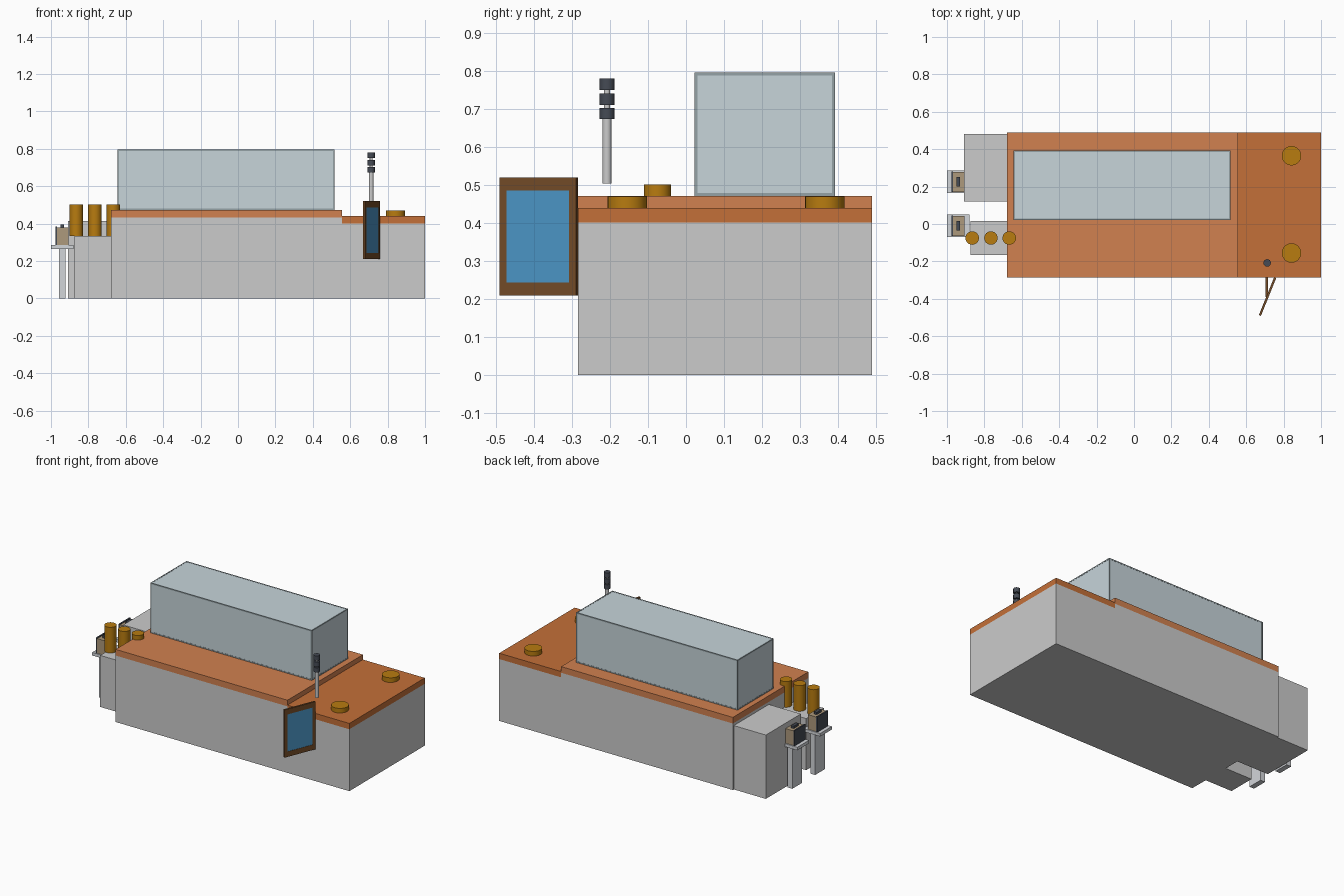
import bpy, math
from mathutils import Matrix

if "Cube" in bpy.data.objects:
    bpy.data.objects.remove(bpy.data.objects["Cube"])


def mat(name, r, g, b):
    m = bpy.data.materials.new(name)
    m.diffuse_color = (r, g, b, 1)
    m.use_nodes = True
    m.node_tree.nodes["Principled BSDF"].inputs["Base Color"].default_value = m.diffuse_color
    return m


ORANGE = mat("orange_top", 0.64, 0.22, 0.08)
RUST = mat("dark_orange_top", 0.55, 0.16, 0.04)
GOLD = mat("gold", 0.48, 0.20, 0.005)
GLASS = mat("pale_glass", 0.57, 0.66, 0.70)
TRIM = mat("glass_trim", 0.30, 0.36, 0.38)
BROWN = mat("brown_frame", 0.17, 0.07, 0.02)
BLUE = mat("blue_screen", 0.07, 0.30, 0.56)
BEIGE = mat("beige", 0.42, 0.32, 0.20)
DARK = mat("dark", 0.06, 0.07, 0.09)
LIGHT = mat("light_grey", 0.65, 0.67, 0.70)


def box(name, x, y, z, m=None):
    """Box from (min, max) ranges."""
    bpy.ops.mesh.primitive_cube_add(size=1)
    o = bpy.context.object
    o.name = name
    o.data.transform(Matrix.Translation([(a + b) / 2 for a, b in (x, y, z)])
                     @ Matrix.Diagonal((x[1] - x[0], y[1] - y[0], z[1] - z[0], 1)))
    if m:
        o.data.materials.append(m)
    return o


def cyl(name, x, y, r, z0, z1, m=None, n=24):
    bpy.ops.mesh.primitive_cylinder_add(vertices=n, radius=r, depth=z1 - z0,
                                        location=(x, y, (z0 + z1) / 2))
    o = bpy.context.object
    o.name = name
    if m:
        o.data.materials.append(m)
    bpy.ops.object.shade_smooth_by_angle()
    return o


# Main cabinet and its stepped top
FRONT_BACK = (-0.285, 0.49)
box("cabinet", (-0.68, 1.0), FRONT_BACK, (0, 0.402))
box("cabinet_upper", (-0.68, 0.555), FRONT_BACK, (0.402, 0.432))
box("upper_top", (-0.68, 0.555), FRONT_BACK, (0.432, 0.472), ORANGE)
box("lower_top", (0.555, 1.0), FRONT_BACK, (0.402, 0.44), RUST)

# Side cabinets
box("rear_side_cabinet", (-0.91, -0.68), (0.12, 0.48), (0, 0.415))
box("front_side_cabinet", (-0.875, -0.68), (-0.165, 0.015), (0, 0.335))

# Glass cover with thin edge trim
gx, gy, gz = (-0.645, 0.515), (0.022, 0.392), (0.472, 0.797)
t, e = 0.008, 0.001
box("glass_cover", (gx[0] + e, gx[1] - e), (gy[0] + e, gy[1] - e), (gz[0], gz[1] - e), GLASS)
lo = lambda r: (r[0], r[0] + t)
hi = lambda r: (r[1] - t, r[1])
for p in (lo, hi):
    for q in (lo, hi):
        box("cover_trim_x", gx, p(gy), q(gz), TRIM)
        box("cover_trim_y", p(gx), gy, q(gz), TRIM)
        box("cover_trim_z", p(gx), q(gy), gz, TRIM)

# Gold canisters and round caps
for x in (-0.865, -0.765, -0.667):
    cyl("canister", x, -0.075, 0.036, 0.335, 0.502, GOLD)
for y in (0.365, -0.155):
    cyl("round_cap", 0.842, y, 0.052, 0.44, 0.47, GOLD)

# Instrument stands at the left end
for y in (0.225, -0.01):
    box("stand_leg", (-0.957, -0.923), (y - 0.05, y + 0.05), (0, 0.265), LIGHT)
    box("stand_shelf", (-1.0, -0.88), (y - 0.06, y + 0.06), (0.265, 0.285), LIGHT)
    box("instrument", (-0.968, -0.907), (y - 0.053, y + 0.053), (0.285, 0.38), BEIGE)
    box("instrument_face", (-0.977, -0.968), (y - 0.055, y + 0.055), (0.285, 0.385), DARK)
    box("instrument_handle", (-0.95, -0.93), (y - 0.025, y + 0.025), (0.38, 0.395), DARK)

# Signal tower
cyl("signal_pole", 0.712, -0.208, 0.012, 0.505, 0.675, None, 16)
cyl("signal_core", 0.712, -0.208, 0.008, 0.675, 0.755, None, 16)
for z in (0.674, 0.711, 0.751):
    cyl("signal_lamp", 0.712, -0.208, 0.02, z, z + 0.03, DARK, 16)

# Angled control panel: built facing +x, then turned about z
turn = Matrix.Translation((0.714, -0.388, 0.365)) @ Matrix.Rotation(-math.radians(22), 4, 'Z')
w, h, b = 0.109, 0.155, 0.02
parts = [box("panel_back", (-0.006, 0.002), (-w, w), (-h, h), BROWN),
         box("panel_screen", (0.002, 0.004), (-w + b, w - b), (-h + 0.034, h - 0.034), BLUE)]
for s in (-1, 1):
    a, c = sorted((s * w, s * (w - b)))
    parts.append(box("panel_frame_side", (0.002, 0.006), (a, c), (-h, h), BROWN))
    a, c = sorted((s * h, s * (h - 0.034)))
    parts.append(box("panel_frame_edge", (0.002, 0.006), (-w + b, w - b), (a, c), BROWN))
for o in parts:
    o.data.transform(turn)
box("panel_arm", (0.704, 0.716), (-0.39, -0.285), (0.34, 0.39), BROWN)
